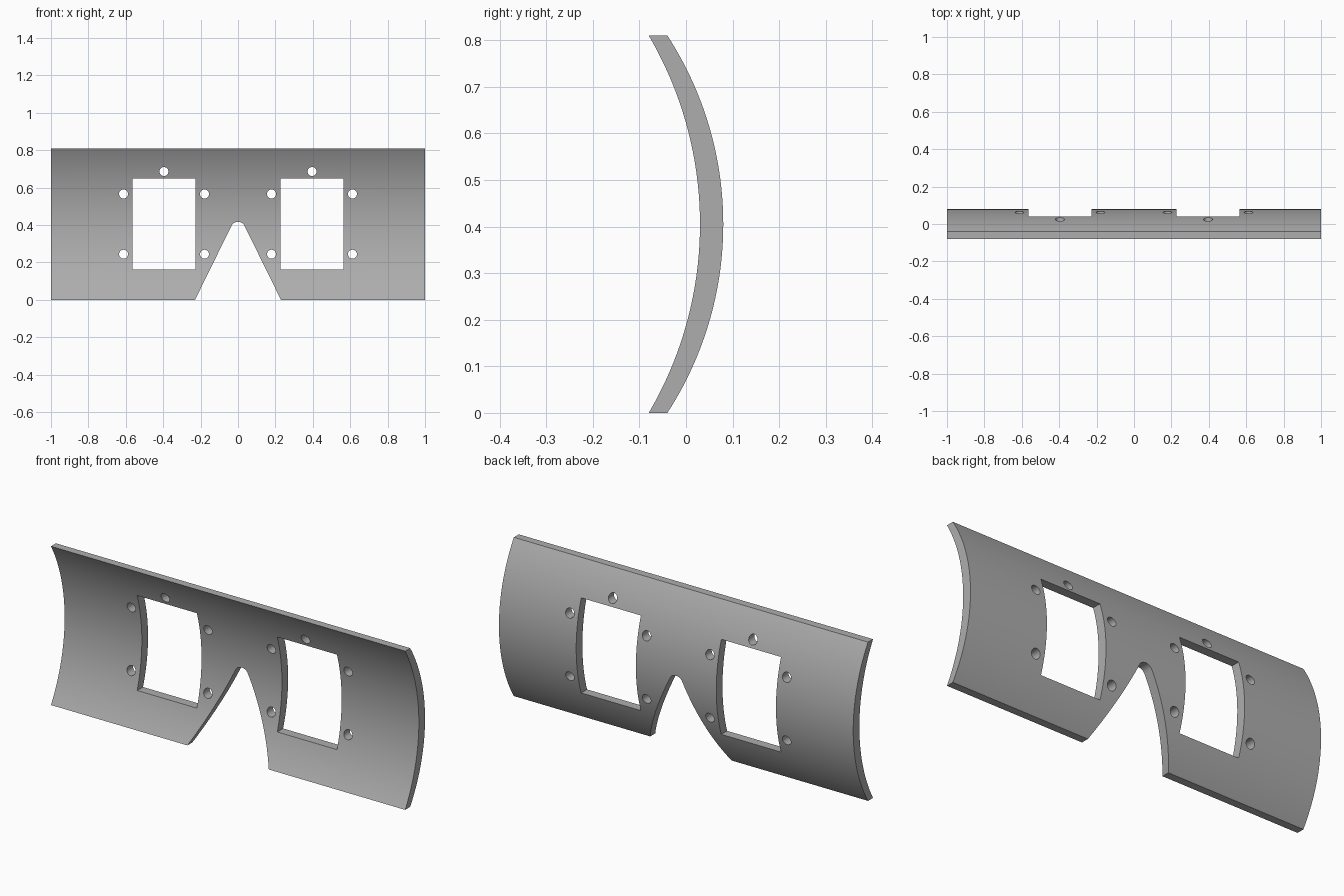
import bpy, bmesh, math

cube = bpy.data.objects.get("Cube")
if cube:
    bpy.data.objects.remove(cube, do_unlink=True)

HEIGHT = 0.81
MID = HEIGHT / 2
SEGMENTS = 80

grey = bpy.data.materials.new("plain grey")
grey.use_nodes = True
colour = (0.42, 0.42, 0.42, 1)
grey.diffuse_color = colour
grey.node_tree.nodes["Principled BSDF"].inputs["Base Color"].default_value = colour


def add_prism(bm, points, direction):
    """Extrude a closed outline into a solid."""
    face = bm.faces.new([bm.verts.new(p) for p in points])
    ext = bmesh.ops.extrude_face_region(bm, geom=[face])
    verts = [g for g in ext["geom"] if isinstance(g, bmesh.types.BMVert)]
    bmesh.ops.translate(bm, verts=verts, vec=direction)


def finish(bm, name):
    bmesh.ops.recalc_face_normals(bm, faces=bm.faces)
    mesh = bpy.data.meshes.new(name)
    bm.to_mesh(mesh)
    bm.free()
    mesh.materials.append(grey)
    obj = bpy.data.objects.new(name, mesh)
    bpy.context.collection.objects.link(obj)
    return obj


def arc(y_edge, y_mid):
    """Circular arc from bottom edge to top edge, bulging to the back."""
    sag = y_mid - y_edge
    radius = (MID ** 2 + sag ** 2) / (2 * sag)
    half = math.asin(MID / radius)
    angles = [half * (2 * i / SEGMENTS - 1) for i in range(SEGMENTS + 1)]
    return [(y_mid - radius + radius * math.cos(a), MID + radius * math.sin(a))
            for a in angles]


# Curved plate
bm = bmesh.new()
profile = arc(-0.04, 0.08) + arc(-0.08, 0.03)[::-1]
add_prism(bm, [(-1, y, z) for y, z in profile], (2, 0, 0))
plate = finish(bm, "curved_face_plate")

# Openings, all cut straight from front to back
bm = bmesh.new()


def cut(outline):
    add_prism(bm, [(x, -0.5, z) for x, z in outline], (0, 1, 0))


def circle(cx, cz, r=0.024, n=32):
    return [(cx + r * math.cos(math.tau * i / n), cz + r * math.sin(math.tau * i / n))
            for i in range(n)]


for side in (-1, 1):
    # Eye window
    cut([(side * x, z) for x, z in
         ((0.227, 0.163), (0.564, 0.163), (0.564, 0.648), (0.227, 0.648))])
    # Screw holes around the window
    for x, z in ((0.179, 0.244), (0.179, 0.566), (0.612, 0.244),
                 (0.612, 0.566), (0.396, 0.686)):
        cut(circle(side * x, z))

# Nose notch with rounded tip
tip = [(0.039 * math.cos(a), 0.378 + 0.039 * math.sin(a))
       for a in (math.radians(26 + 128 * i / 14) for i in range(15))]
cut([(0.279, -0.1)] + tip + [(-0.279, -0.1)])
cutter = finish(bm, "opening_cutter")
cutter.hide_render = True

mod = plate.modifiers.new("openings", "BOOLEAN")
mod.operation = "DIFFERENCE"
mod.solver = "EXACT"
mod.object = cutter
bpy.context.view_layer.objects.active = plate
plate.select_set(True)
bpy.ops.object.modifier_apply(modifier=mod.name)
bpy.data.objects.remove(cutter, do_unlink=True)

# Smooth curve, crisp rims
bpy.ops.object.select_all(action="DESELECT")
plate.select_set(True)
bpy.ops.object.shade_smooth_by_angle(angle=math.radians(25))
